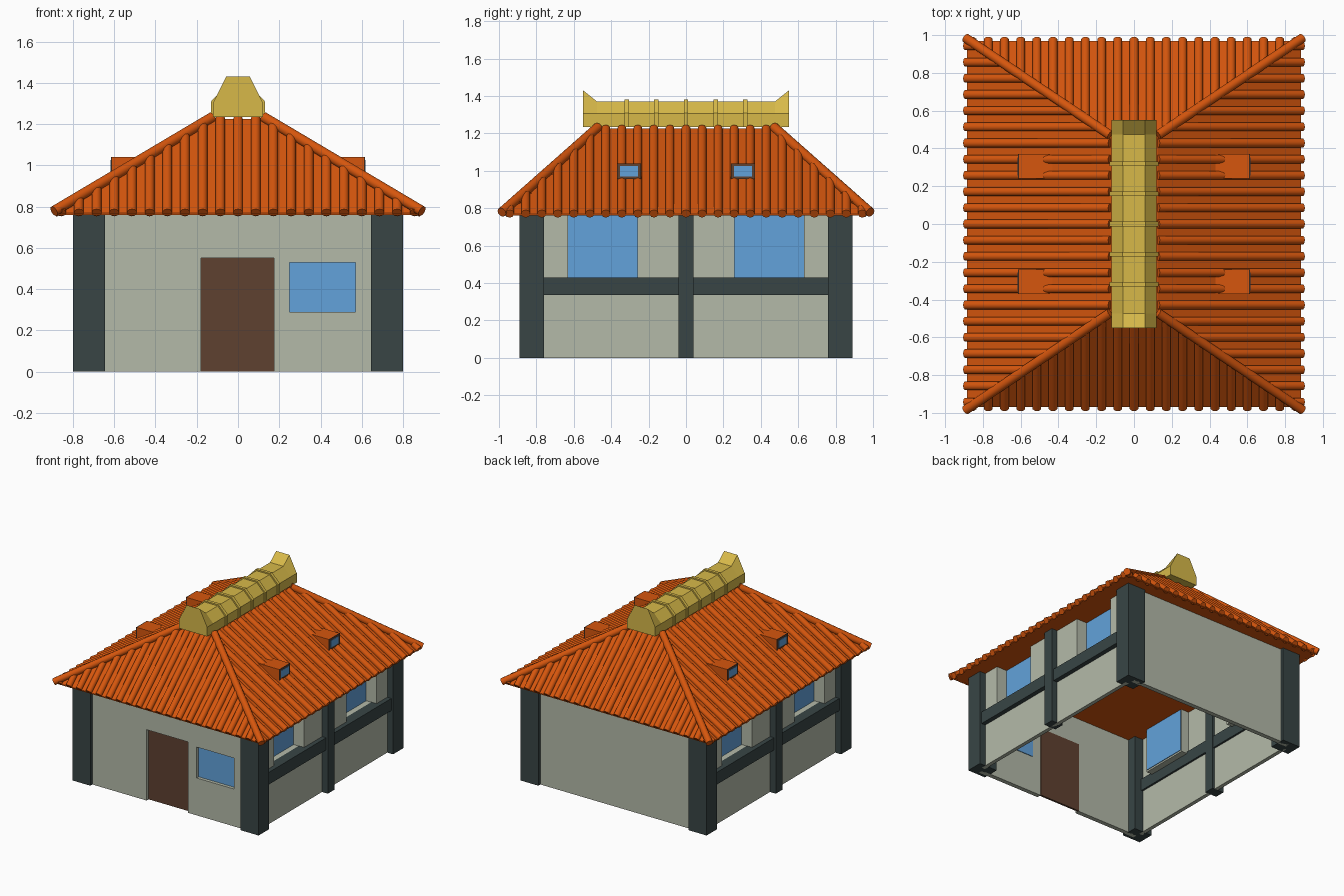
import bpy, bmesh
from mathutils import Vector

if "Cube" in bpy.data.objects:
    bpy.data.objects.remove(bpy.data.objects["Cube"], do_unlink=True)


def material(name, rgb):
    lin = [(c / 255 / 12.92) if c < 11 else ((c / 255 + 0.055) / 1.055) ** 2.4 for c in rgb]
    m = bpy.data.materials.new(name)
    m.use_nodes = True
    m.diffuse_color = (*lin, 1)
    bsdf = m.node_tree.nodes["Principled BSDF"]
    bsdf.inputs["Base Color"].default_value = (*lin, 1)
    bsdf.inputs["Roughness"].default_value = 0.8
    return m


PLASTER = material("pale plaster", (180, 186, 169))
TIMBER = material("dark timber", (56, 69, 69))
TILE = material("orange tile", (214, 86, 13))
GOLD = material("gold", (215, 185, 73))
GLASS = material("blue glass", (98, 162, 219))
BROWN = material("brown wood", (95, 65, 48))


def finish(name, bm, mat):
    bmesh.ops.recalc_face_normals(bm, faces=bm.faces)
    mesh = bpy.data.meshes.new(name)
    bm.to_mesh(mesh)
    bm.free()
    mesh.materials.append(mat)
    ob = bpy.data.objects.new(name, mesh)
    bpy.context.collection.objects.link(ob)
    return ob


def box(name, x, y, z, mat):
    """Box from (min, max) ranges on each axis."""
    bm = bmesh.new()
    bmesh.ops.create_cube(bm, size=1)
    for v in bm.verts:
        v.co = [r[0] if c < 0 else r[1] for c, r in zip(v.co, (x, y, z))]
    return finish(name, bm, mat)


def flip(r, s):
    return tuple(sorted((r[0] * s, r[1] * s)))


def loft(name, rings, mat):
    """Closed solid through a list of matching rings."""
    bm = bmesh.new()
    loops = [[bm.verts.new(p) for p in ring] for ring in rings]
    n = len(loops[0])
    for a, b in zip(loops, loops[1:]):
        for i in range(n):
            j = (i + 1) % n
            bm.faces.new((a[i], a[j], b[j], b[i]))
    bm.faces.new(loops[0])
    bm.faces.new(loops[-1])
    return finish(name, bm, mat)


def add_tube(bm, a, b, r):
    d = b - a
    rot = d.to_track_quat('Z', 'Y').to_matrix().to_4x4()
    rot.translation = (a + b) / 2
    bmesh.ops.create_cone(bm, cap_ends=True, segments=10, radius1=r, radius2=r,
                          depth=d.length, matrix=rot)


EAVE = 0.76

# Front wall around the door and window, plain back wall
FRONT = (-0.865, -0.83)
DOOR, WIN = (-0.18, 0.175), (0.25, 0.57)
for i, (x, z) in enumerate([((-0.72, DOOR[0]), (0, EAVE)), (DOOR, (0.55, EAVE)),
                            ((DOOR[1], WIN[0]), (0, EAVE)), (WIN, (0, 0.29)),
                            (WIN, (0.53, EAVE)), ((WIN[1], 0.72), (0, EAVE))]):
    box(f"front_wall_{i}", x, FRONT, z, PLASTER)
box("front_door", DOOR, (-0.84, -0.825), (0, 0.55), BROWN)
box("front_window", WIN, (-0.84, -0.825), (0.29, 0.53), GLASS)
box("back_wall", (-0.72, 0.72), (0.83, 0.865), (0, EAVE), PLASTER)

# Side walls, posts, beams and deep windows, mirrored left and right
for s, side in ((1, "left"), (-1, "right")):
    wall, bay = flip((0.72, 0.75), s), flip((0.655, 0.72), s)
    box(f"{side}_lower_wall", wall, (-0.8, 0.8), (0, 0.38), PLASTER)
    box(f"{side}_beam", flip((0.705, 0.785), s), (-0.8, 0.8), (0.335, 0.43), TIMBER)
    box(f"{side}_middle_post", flip((0.7, 0.8), s), (-0.04, 0.04), (0, EAVE), TIMBER)
    box(f"{side}_middle_panel", wall, (-0.26, 0.26), (0.38, EAVE), PLASTER)
    for t, end in ((1, "back"), (-1, "front")):
        box(f"{side}_{end}_post", flip((0.645, 0.8), s), flip((0.76, 0.89), t), (0, EAVE), TIMBER)
        box(f"{side}_{end}_panel", wall, flip((0.63, 0.8), t), (0.38, EAVE), PLASTER)
        for edge in (0.25, 0.63):
            box(f"{side}_{end}_window_reveal", bay, flip((edge, edge + 0.01), t), (0.42, EAVE), PLASTER)
        box(f"{side}_{end}_window_sill", bay, flip((0.25, 0.64), t), (0.415, 0.428), PLASTER)
        box(f"{side}_{end}_window", flip((0.65, 0.66), s), flip((0.26, 0.63), t), (0.428, EAVE), GLASS)

        # Dormer set into the roof slope
        y = (0.24, 0.37)
        box(f"{side}_{end}_dormer", flip((0.42, 0.61), s), flip(y, t), (0.955, 1.04), TILE)
        box(f"{side}_{end}_dormer_frame", flip((0.608, 0.615), s), flip(y, t), (0.955, 1.04), BROWN)
        box(f"{side}_{end}_dormer_glass", flip((0.61, 0.618), s), flip((0.257, 0.353), t),
            (0.97, 1.025), GLASS)

# Hipped roof body
EX, EY, RX, RY, TOP = 0.885, 0.97, 0.125, 0.47, 1.225


def rect(x, y, z):
    return [(-x, -y, z), (x, -y, z), (x, y, z), (-x, y, z)]


loft("roof", [rect(EX, EY, EAVE), rect(EX, EY, EAVE + 0.008), rect(RX, RY, TOP)], TILE)

# Rows of round tiles running up each slope to the hips
R, PITCH, LOW = 0.024, 0.0857, EAVE + 0.015


def slope_point(along, run0, run1, t):
    return along, run0 + (run1 - run0) * t, LOW + (TOP - LOW) * t


bm = bmesh.new()
for half, inner, e, r in ((EX, RX, EY, RY), (EY, RY, EX, RX)):
    n = int((half - 0.02) / PITCH)
    for k in range(-n, n + 1):
        a = k * PITCH
        t = min(1, (half - abs(a)) / (half - inner))
        for s in (1, -1):
            ends = []
            for q in (-0.01, t):
                u, v, z = slope_point(a, e, r, q)
                ends.append(Vector((u, v * s, z)) if half == EX else Vector((v * s, u, z)))
            add_tube(bm, *ends, R)
for sx in (1, -1):
    for sy in (1, -1):
        add_tube(bm, Vector((sx * 0.892, sy * 0.985, EAVE + 0.018)),
                 Vector((sx * RX, sy * RY, TOP + 0.008)), 0.026)
tiles = finish("roof_tiles", bm, TILE)
bpy.context.view_layer.objects.active = tiles
tiles.select_set(True)
bpy.ops.object.shade_smooth_by_angle(angle=0.7)
tiles.select_set(False)

# Gold ridge cap with raised ends and bands
def ridge_ring(y, top, grow=0.0):
    w, c = 0.12 + grow, 0.057 + grow / 2
    return [(-w, y, 1.233), (w, y, 1.233), (w, y, 1.305 + grow / 2),
            (c, y, top + grow), (-c, y, top + grow), (-w, y, 1.305 + grow / 2)]


loft("ridge_cap", [ridge_ring(-0.55, 1.43), ridge_ring(-0.475, 1.37),
                   ridge_ring(0.475, 1.37), ridge_ring(0.55, 1.43)], GOLD)
for k in range(-2, 3):
    y = k * 0.159
    loft(f"ridge_band_{k + 3}", [ridge_ring(y - 0.012, 1.37, 0.01),
                                 ridge_ring(y + 0.012, 1.37, 0.01)], GOLD)
